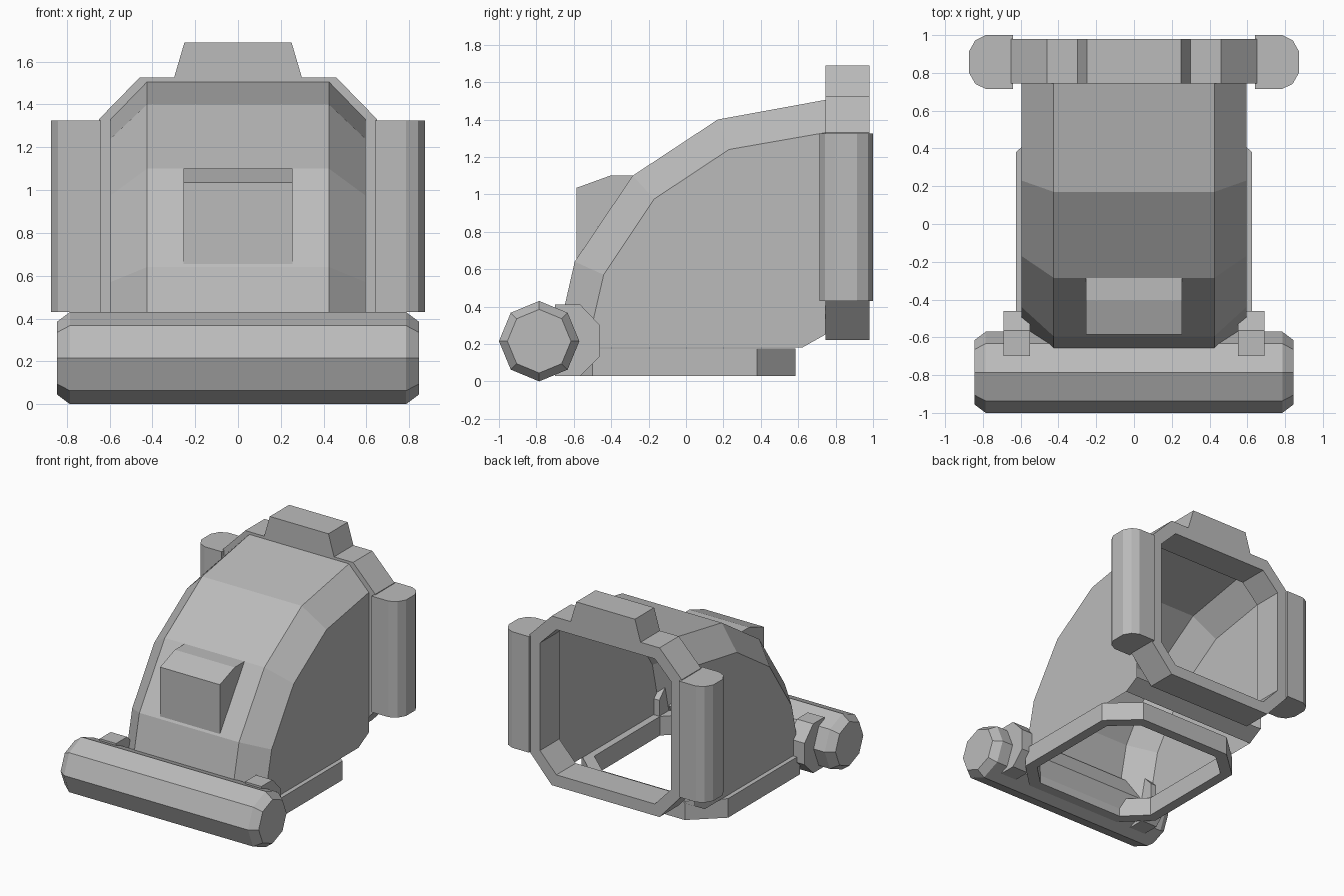
import bpy, bmesh, math

if "Cube" in bpy.data.objects:
    bpy.data.objects.remove(bpy.data.objects["Cube"])

grey = bpy.data.materials.new("plain grey")
grey.diffuse_color = (0.5, 0.5, 0.5, 1)
grey.use_nodes = True
grey.node_tree.nodes["Principled BSDF"].inputs["Base Color"].default_value = grey.diffuse_color


def make(name, verts, faces):
    bm = bmesh.new()
    vs = [bm.verts.new(v) for v in verts]
    for f in faces:
        bm.faces.new([vs[i] for i in f])
    bmesh.ops.remove_doubles(bm, verts=bm.verts, dist=0.0001)
    bmesh.ops.recalc_face_normals(bm, faces=bm.faces)
    me = bpy.data.meshes.new(name)
    bm.to_mesh(me)
    bm.free()
    me.materials.append(grey)
    ob = bpy.data.objects.new(name, me)
    bpy.context.collection.objects.link(ob)
    return ob


def axis_point(axis, p, t):
    """Place a 2D profile point at distance t along an axis."""
    return {"x": (t, p[0], p[1]), "y": (p[0], t, p[1]), "z": (p[0], p[1], t)}[axis]


def loft(name, axis, sections):
    """Solid through (distance, profile) sections with end caps."""
    n = len(sections[0][1])
    verts = [axis_point(axis, p, t) for t, prof in sections for p in prof]
    faces = [(k * n + i, k * n + (i + 1) % n, (k + 1) * n + (i + 1) % n, (k + 1) * n + i)
             for k in range(len(sections) - 1) for i in range(n)]
    faces += [tuple(range(n)), tuple(range(len(verts) - n, len(verts)))]
    return make(name, verts, faces)


def ring(name, axis, outer, inner, a, b):
    """Hollow frame between two outlines, from a to b along an axis."""
    n = len(outer)
    loops = [(outer, a), (outer, b), (inner, b), (inner, a)]
    verts = [axis_point(axis, p, t) for prof, t in loops for p in prof]
    faces = [(k * n + i, k * n + (i + 1) % n, (k + 1) % 4 * n + (i + 1) % n, (k + 1) % 4 * n + i)
             for k in range(4) for i in range(n)]
    return make(name, verts, faces)


def mirrored(half):
    """Close a right-hand outline with its mirror image."""
    return half + [(-x, v) for x, v in reversed(half)]


# Hood shell: centre and side profiles (y, z), open at the back and bottom
centre = [(-0.70, 0.18), (-0.595, 0.64), (-0.285, 1.10), (0.17, 1.40), (0.745, 1.505)]
side = [(-0.53, 0.18), (-0.44, 0.57), (-0.17, 0.975), (0.23, 1.24), (0.745, 1.33)]
lip = [(0.745, 0.25), (0.62, 0.18)]
cx, sx, n = 0.425, 0.595, len(centre)
verts = []
for c, s in zip(centre, side):
    verts += [(-sx, *s), (-cx, *c), (cx, *c), (sx, *s)]
faces = [(4 * r + k, 4 * r + k + 1, 4 * r + k + 5, 4 * r + k + 4)
         for r in range(n - 1) for k in range(3)]
b = len(verts)
verts += [(x, *p) for x in (-sx, sx) for p in lip]
faces += [tuple(4 * r for r in range(n)) + (b, b + 1),
          tuple(4 * r + 3 for r in range(n)) + (b + 2, b + 3),
          (b, b + 1, b + 3, b + 2)]
make("hood_shell", verts, faces)

# Rear frame and its top block
ring("rear_frame", "y",
     mirrored([(0.46, 1.525), (0.65, 1.33), (0.65, 0.43), (0.46, 0.22)]),
     mirrored([(0.42, 1.43), (0.56, 1.29), (0.56, 0.46), (0.42, 0.31)]), 0.745, 0.98)
block = mirrored([(0.30, 1.52), (0.25, 1.69)])
loft("top_block", "y", [(0.745, block), (0.98, block)])

# Bottom frame
ring("bottom_frame", "z",
     mirrored([(0.42, -0.70), (0.625, -0.50), (0.625, 0.38), (0.40, 0.585)]),
     mirrored([(0.38, -0.62), (0.545, -0.46), (0.545, 0.34), (0.36, 0.505)]), 0.03, 0.177)

# Front bumper: octagonal bar with bevelled ends
def octagon(r):
    return [(-0.785 + r * math.cos(i * math.pi / 4), 0.215 + r * math.sin(i * math.pi / 4))
            for i in range(8)]

loft("front_bumper", "x", [(-0.845, octagon(0.17)), (-0.785, octagon(0.215)),
                           (0.785, octagon(0.215)), (0.845, octagon(0.17))])

# Nose block on the hood
nose = [(-0.585, 0.655), (-0.585, 1.035), (-0.405, 1.10), (-0.285, 1.10)]
loft("nose_block", "x", [(-0.255, nose), (0.255, nose)])

# Side posts and bumper brackets on both sides
post = [(0.64, 0.715), (0.785, 0.715), (0.84, 0.742), (0.873, 0.80),
        (0.873, 0.915), (0.84, 0.973), (0.785, 1.0), (0.64, 1.0)]
bracket = [(-0.70, 0.41), (-0.565, 0.41), (-0.46, 0.30), (-0.46, 0.135),
           (-0.565, 0.03), (-0.70, 0.03)]
for label, s in (("right", 1), ("left", -1)):
    prof = [(s * x, y) for x, y in post]
    loft(label + "_post", "z", [(0.43, prof), (1.325, prof)])
    loft(label + "_bracket", "x", [(s * 0.55, bracket), (s * 0.69, bracket)])
